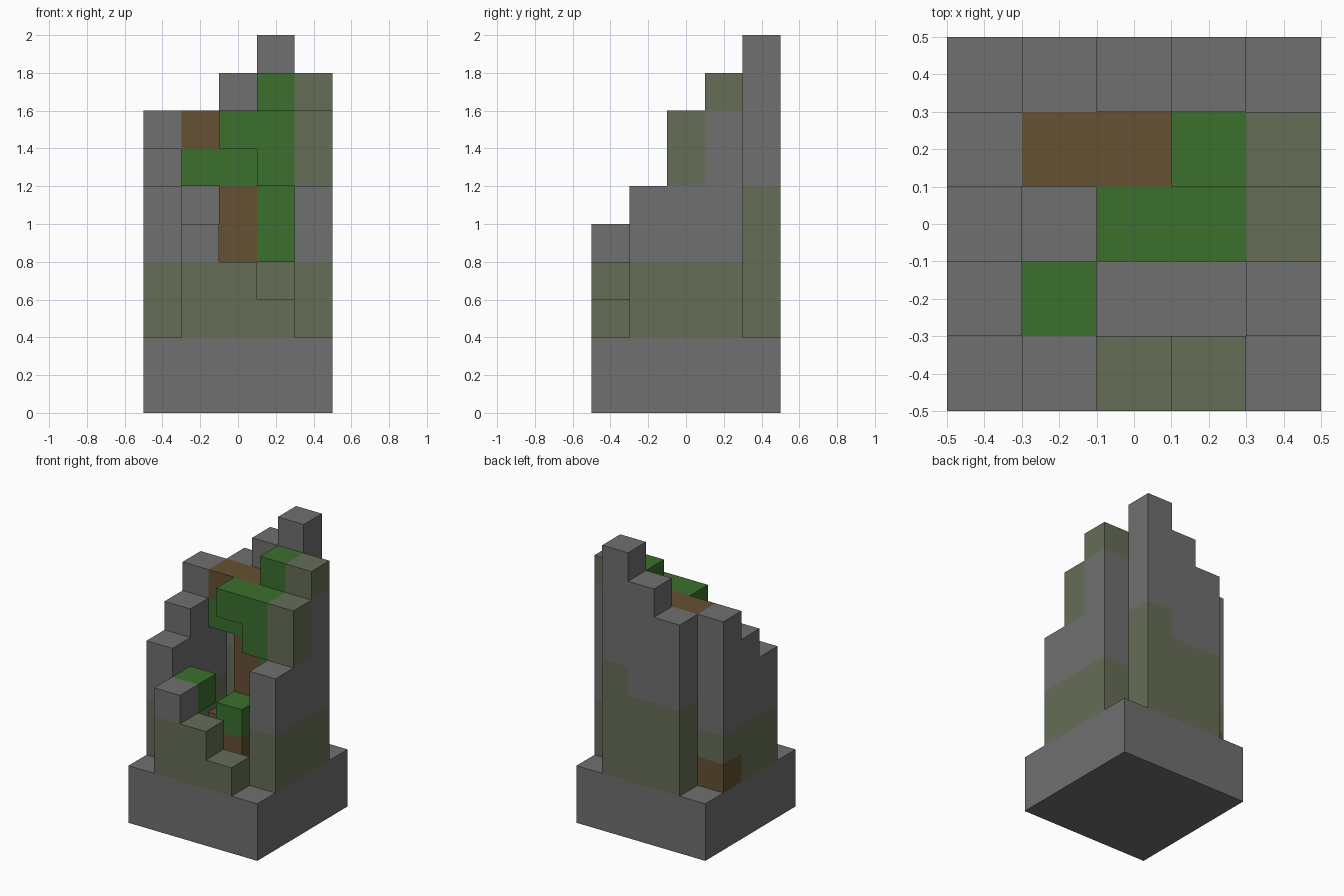
import bpy
import bmesh
from mathutils import Vector

cube = bpy.data.objects.get("Cube")
if cube:
    bpy.data.objects.remove(cube, do_unlink=True)

CELL = 0.2
COLOURS = {
    "stone": (0.16, 0.16, 0.16),
    "mossy_stone": (0.13, 0.153, 0.095),
    "bark": (0.13, 0.082, 0.033),
    "leaf": (0.044, 0.162, 0.026),
}
materials = {}
for name, rgb in COLOURS.items():
    mat = bpy.data.materials.new(name)
    mat.use_nodes = True
    mat.diffuse_color = (*rgb, 1)
    bsdf = next(n for n in mat.node_tree.nodes if n.type == 'BSDF_PRINCIPLED')
    bsdf.inputs["Base Color"].default_value = (*rgb, 1)
    materials[name] = mat

parts = {}     # part name -> {cell: material name}
occupied = set()


def stack(part, x, y, *runs):
    """Fill one column of blocks with runs of (bottom, top, material)."""
    cells = parts.setdefault(part, {})
    for bottom, top, material in runs:
        for z in range(bottom, top):
            cells[x, y, z] = material
            occupied.add((x, y, z))


def wall(part, x, y, moss_top, top):
    stack(part, x, y, (2, moss_top, "mossy_stone"), (moss_top, top, "stone"))


# Square plinth
for x in range(5):
    for y in range(5):
        stack("plinth", x, y, (0, 2, "stone"))

# Broken front wall, low towards one side
for x, top in ((1, 5), (2, 4), (3, 3)):
    wall("front_wall", x, 0, min(top, 4), top)

# Stepped side wall, with a root poking through its back end
for y in (1, 2, 3):
    wall("right_wall", 0, y, 4, y + 5)
stack("right_wall", 0, 3, (2, 3, "bark"))

# Stepped side wall with mossy upper blocks
wall("left_wall", 4, 1, 4, 6)
wall("left_wall", 4, 2, 4, 6)
wall("left_wall", 4, 3, 4, 8)
stack("left_wall", 4, 2, (6, 8, "mossy_stone"))
stack("left_wall", 4, 3, (8, 9, "mossy_stone"))

# Back wall rising to the highest corner
for x in (1, 2, 3):
    wall("back_wall", x, 4, 6 if x == 3 else 5, x + 7)

# Tree trunk, root and bough
stack("tree_trunk", 2, 3, (2, 6, "bark"), (7, 8, "bark"))
stack("tree_trunk", 1, 3, (2, 3, "bark"), (7, 8, "bark"))
stack("tree_trunk", 2, 2, (2, 3, "bark"))

# Foliage
stack("tree_leaves", 1, 3, (6, 7, "leaf"))
stack("tree_leaves", 2, 3, (6, 7, "leaf"))
stack("tree_leaves", 3, 3, (4, 9, "leaf"))
stack("tree_leaves", 2, 2, (7, 8, "leaf"))
stack("tree_leaves", 3, 2, (6, 8, "leaf"))
stack("root_leaves", 2, 2, (3, 4, "leaf"))
stack("hanging_leaves", 1, 1, (4, 5, "leaf"))

# Skin each part with only its exposed block faces
for part, cells in parts.items():
    bm = bmesh.new()
    used = sorted(set(cells.values()))
    for cell, material in cells.items():
        centre = Vector(cell) + Vector((-2, -2, 0.5))
        for axis in range(3):
            for sign in (-1, 1):
                n = Vector((0, 0, 0))
                n[axis] = sign
                neighbour = tuple(int(c + d) for c, d in zip(cell, n))
                if neighbour in occupied:
                    continue
                u = Vector((0, 0, 0))
                u[(axis + 1) % 3] = 1
                v = n.cross(u)
                corners = [centre + (n + a * u + b * v) / 2
                           for a, b in ((-1, -1), (1, -1), (1, 1), (-1, 1))]
                face = bm.faces.new([bm.verts.new(c * CELL) for c in corners])
                face.material_index = used.index(material)
    bmesh.ops.remove_doubles(bm, verts=bm.verts[:], dist=0.001)
    bmesh.ops.dissolve_limit(bm, angle_limit=0.01, verts=bm.verts[:],
                             edges=bm.edges[:], delimit={'MATERIAL'})
    mesh = bpy.data.meshes.new(part)
    bm.to_mesh(mesh)
    bm.free()
    for material in used:
        mesh.materials.append(materials[material])
    bpy.context.collection.objects.link(bpy.data.objects.new(part, mesh))
